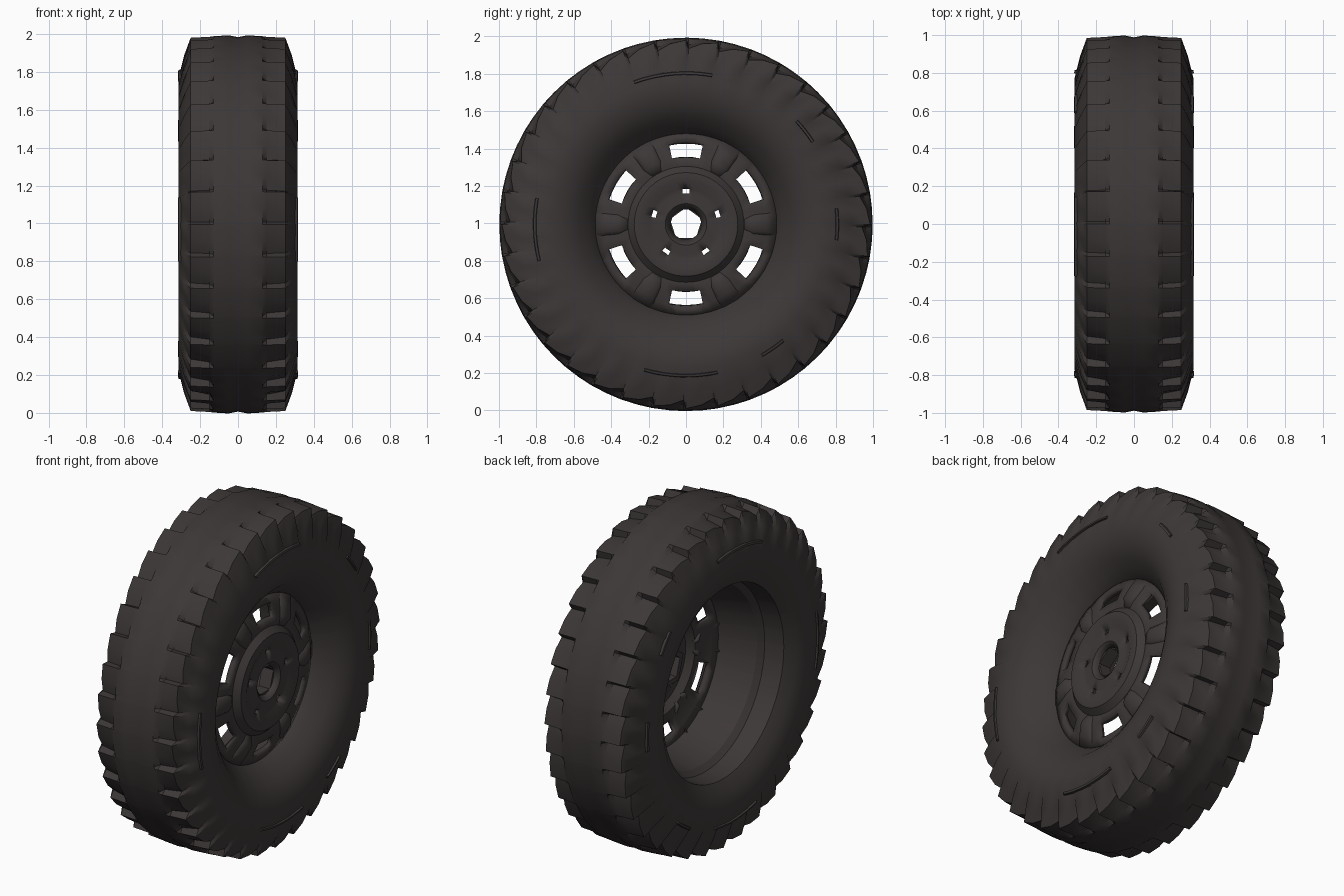
import bpy, bmesh, math

cube = bpy.data.objects.get("Cube")
if cube:
    bpy.data.objects.remove(cube)

CENTER_Z = 0.995
TEETH = 36

rubber = bpy.data.materials.new("dark_brown_grey")
rubber.use_nodes = True
colour = (0.047, 0.039, 0.039, 1)
rubber.diffuse_color = colour
bsdf = rubber.node_tree.nodes["Principled BSDF"]
bsdf.inputs["Base Color"].default_value = colour
bsdf.inputs["Roughness"].default_value = 0.8


def finish(bm, name, angle=35):
    """Turn the bmesh into a smooth shaded object on the wheel axle."""
    bmesh.ops.recalc_face_normals(bm, faces=bm.faces)
    mesh = bpy.data.meshes.new(name)
    bm.to_mesh(mesh)
    bm.free()
    mesh.materials.append(rubber)
    obj = bpy.data.objects.new(name, mesh)
    obj.location.z = CENTER_Z
    bpy.context.collection.objects.link(obj)
    bpy.ops.object.select_all(action='DESELECT')
    obj.select_set(True)
    bpy.context.view_layer.objects.active = obj
    bpy.ops.object.shade_smooth_by_angle(angle=math.radians(angle))
    return obj


def revolve(bm, profile, angles, closed, keep=lambda ring, seg: True, drop=lambda seg: 0):
    """Spin (x, radius, notch) points around the x axis."""
    grid = [[bm.verts.new((x, (r - n * drop(s)) * math.cos(a), (r - n * drop(s)) * math.sin(a)))
             for s, a in enumerate(angles)] for x, r, n in profile]
    count = len(angles)
    for i in range(len(grid) if closed else len(grid) - 1):
        a, b = grid[i], grid[(i + 1) % len(grid)]
        for s in range(count):
            t = (s + 1) % count
            if keep(i, s):
                bm.faces.new((a[s], a[t], b[t], b[s]))


# Tyre: notched shoulders, bulging sidewalls, wrapped around the rim seat
half = [(0.05, 0.998, 0), (0.13, 0.993, 0), (0.15, 0.99, 0.03), (0.25, 0.985, 0.045),
        (0.285, 0.89, 0.03), (0.315, 0.77, 0), (0.312, 0.7, 0), (0.29, 0.63, 0), (0.25, 0.57, 0)]
outer_lip = [(0.2, 0.525, 0), (0.16, 0.49, 0), (0.12, 0.475, 0)]
barrel = [(0.09, 0.485, 0), (0.0, 0.51, 0), (-0.1, 0.53, 0), (-0.13, 0.56, 0), (-0.2, 0.565, 0)]
mirrored = [(-x, r, n) for x, r, n in reversed(half)]
step = math.tau / TEETH
angles = [step * (k + f) for k in range(TEETH) for f in (0, 0.5, 0.92)]
bm = bmesh.new()
revolve(bm, [(0, 0.988, 0)] + half + outer_lip + barrel + mirrored, angles, True,
        drop=lambda s: (0, 0.35, 1)[s % 3])
finish(bm, "tyre_and_rim", 32)

# Wheel disc: six windows near the edge and five bolt holes around the hub
disc = [(0.17, 0.09, 0), (0.19, 0.115, 0), (0.185, 0.165, 0), (0.185, 0.195, 0), (0.205, 0.235, 0),
        (0.2, 0.27, 0), (0.165, 0.305, 0), (0.17, 0.36, 0), (0.145, 0.435, 0), (0.13, 0.49, 0)]
SEGS = 60


def disc_face(ring, seg):
    mid = (seg + 0.5) * 360 / SEGS - 90
    window = abs((mid + 30) % 60 - 30) < 13
    bolt = abs((mid + 36) % 72 - 36) < 5
    return not ((ring == 7 and window) or (ring == 2 and bolt))


bm = bmesh.new()
revolve(bm, disc, [math.tau * s / SEGS for s in range(SEGS)], False, disc_face)
obj = finish(bm, "wheel_disc")
thick = obj.modifiers.new("thickness", 'SOLIDIFY')
thick.thickness = 0.03
thick.offset = 0

# Hub collar behind the centre hole
bm = bmesh.new()
collar = [(0.175, 0.09, 0), (0.175, 0.125, 0), (0.1, 0.125, 0), (0.1, 0.09, 0)]
revolve(bm, collar, [math.radians(18 + 72 * s) for s in range(5)], True)
finish(bm, "hub_collar")

# Spoke ribs between the windows
for k in range(6):
    bm = bmesh.new()
    a = math.radians(60 * k)
    rows = []
    for r, w, x in ((0.29, 0.05, 0.17), (0.36, 0.07, 0.2), (0.43, 0.075, 0.18), (0.485, 0.1, 0.15)):
        row = []
        for side, depth in ((-1, 0.035), (-0.5, 0), (0.5, 0), (1, 0.035)):
            y, z = r, side * w
            row.append(bm.verts.new((x - depth, y * math.cos(a) - z * math.sin(a),
                                     y * math.sin(a) + z * math.cos(a))))
        rows.append(row)
    for p, q in zip(rows, rows[1:]):
        for i in range(3):
            bm.faces.new((p[i], p[i + 1], q[i + 1], q[i]))
    rib = finish(bm, f"spoke_rib_{k + 1}", 50)
    rib.modifiers.new("thickness", 'SOLIDIFY').thickness = 0.02

# Thin raised ridges on both sidewalls
for side, label in ((1, "left"), (-1, "right")):
    bm = bmesh.new()
    for centre, span in ((95, 15), (182, 12), (268, 14), (0, 6), (38, 5), (305, 5)):
        rows = []
        for i in range(9):
            a = math.radians(centre + span * (i / 4 - 1))
            rows.append([bm.verts.new((side * x, r * math.cos(a), r * math.sin(a)))
                         for x, r in ((0.306, 0.8), (0.317, 0.803), (0.314, 0.815), (0.3, 0.818))])
        for p, q in zip(rows, rows[1:]):
            for i in range(4):
                j = (i + 1) % 4
                bm.faces.new((p[i], p[j], q[j], q[i]))
        bm.faces.new(rows[0])
        bm.faces.new(rows[-1])
    finish(bm, f"{label}_sidewall_ridges")
